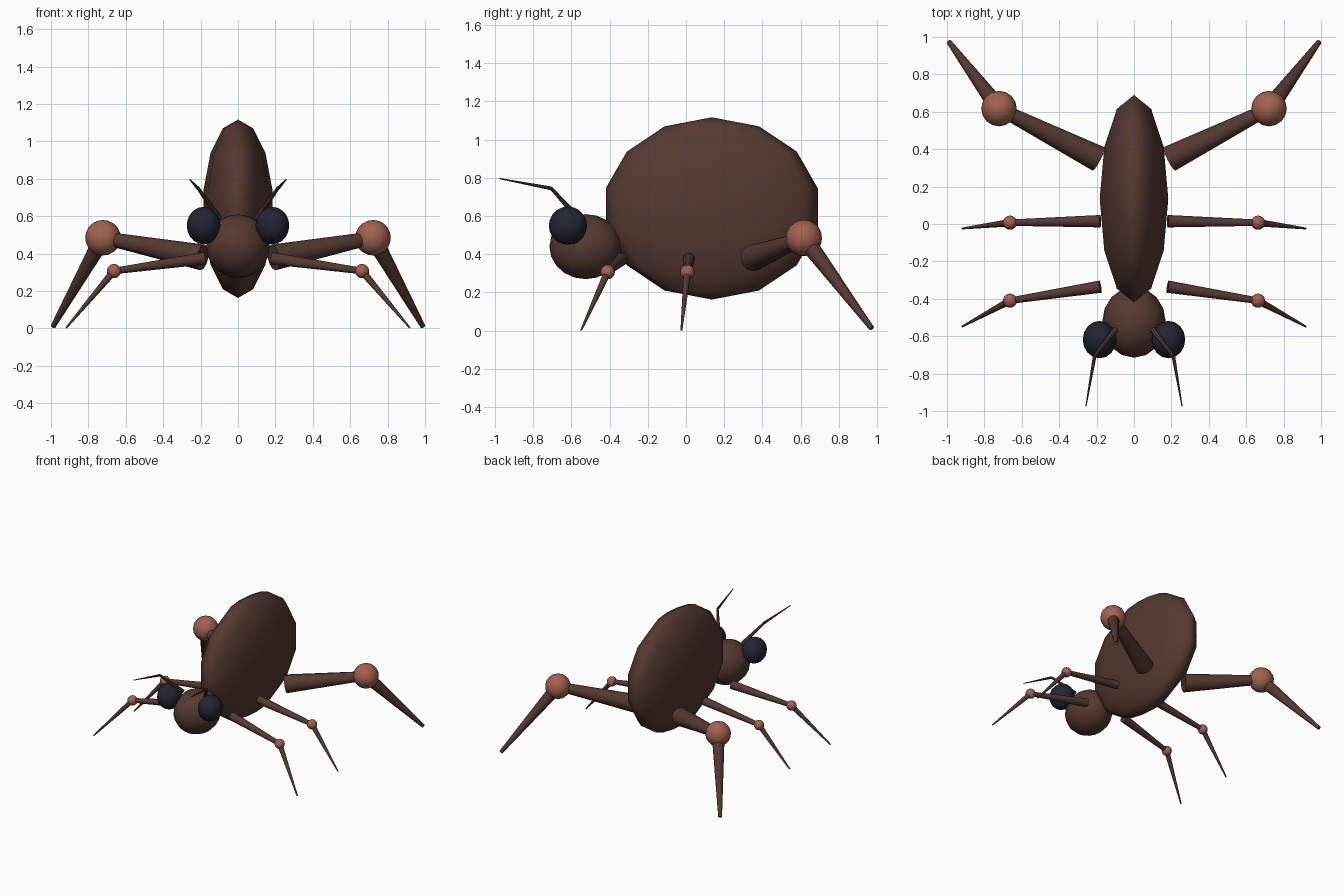
import bpy
from math import radians
from mathutils import Vector

if "Cube" in bpy.data.objects:
    bpy.data.objects.remove(bpy.data.objects["Cube"])


def make_material(name, color):
    mat = bpy.data.materials.new(name)
    mat.diffuse_color = (*color, 1)
    mat.use_nodes = True
    mat.node_tree.nodes["Principled BSDF"].inputs["Base Color"].default_value = mat.diffuse_color
    return mat


BROWN = make_material("dark brown", (0.092, 0.041, 0.031))
RUST = make_material("rust brown", (0.36, 0.12, 0.08))
NAVY = make_material("dark navy", (0.016, 0.018, 0.032))


def finish(name, mat):
    obj = bpy.context.object
    obj.name = name
    obj.data.materials.append(mat)
    return obj


def ball(name, center, radii, mat, segments=16, rings=10):
    bpy.ops.mesh.primitive_uv_sphere_add(segments=segments, ring_count=rings, location=center)
    obj = finish(name, mat)
    obj.scale = radii
    bpy.ops.object.shade_smooth()
    return obj


def limb(name, start, end, r1, r2, mat=BROWN, sides=12):
    a, b = Vector(start), Vector(end)
    bpy.ops.mesh.primitive_cone_add(vertices=sides, radius1=r1, radius2=r2,
                                    depth=(b - a).length, location=(a + b) / 2)
    obj = finish(name, mat)
    obj.rotation_euler = (b - a).to_track_quat('Z', 'Y').to_euler()
    bpy.ops.object.shade_smooth_by_angle(angle=radians(40))
    return obj


# Tall narrow body and round head
ball("body", (0, 0.135, 0.64), (0.188, 0.569, 0.477), BROWN, 12, 7)
ball("head", (0, -0.525, 0.44), (0.17, 0.19, 0.17), BROWN, 16, 10)

# Leg pairs: hip, knee, foot, hip radius, upper end radius, knee ball radius, shin radius, foot radius
LEGS = {
    "front": ((0.18, -0.335, 0.375), (0.663, -0.41, 0.307), (0.918, -0.548, 0.004),
              0.033, 0.017, 0.038, 0.020, 0.005),
    "middle": ((0.18, 0.015, 0.375), (0.663, 0.007, 0.307), (0.918, -0.024, 0.004),
               0.033, 0.017, 0.038, 0.020, 0.005),
    "hind": ((0.19, 0.348, 0.38), (0.722, 0.617, 0.485), (0.988, 0.972, 0.012),
             0.07, 0.034, 0.095, 0.048, 0.014),
}

for side, s in (("right", 1), ("left", -1)):
    def flip(p):
        return (p[0] * s, p[1], p[2])

    for pair, (hip, knee, foot, rh, ru, rk, rs, rf) in LEGS.items():
        limb(f"{pair}_{side}_upper_leg", flip(hip), flip(knee), rh, ru)
        ball(f"{pair}_{side}_knee", flip(knee), (rk, rk, rk), RUST)
        limb(f"{pair}_{side}_lower_leg", flip(knee), flip(foot), rs, rf)

    # Eyes and two-part antennae
    ball(f"{side}_eye", flip((0.184, -0.618, 0.55)), (0.09, 0.1, 0.1), NAVY)
    limb(f"{side}_antenna_base", flip((0.1, -0.565, 0.59)), flip((0.21, -0.705, 0.745)),
         0.016, 0.009, sides=8)
    limb(f"{side}_antenna_tip", flip((0.21, -0.705, 0.745)), flip((0.257, -0.975, 0.796)),
         0.010, 0.003, sides=8)
